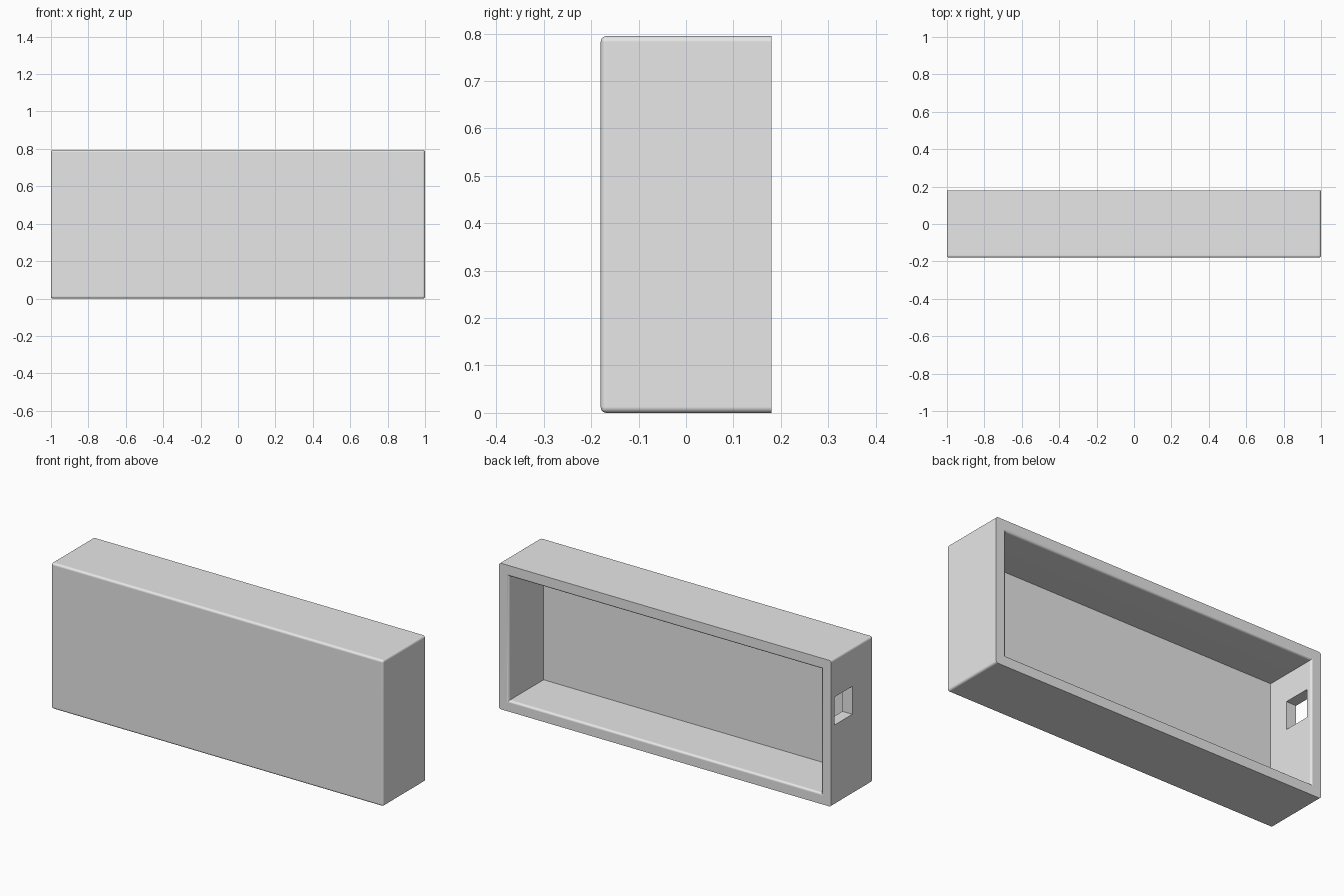
import bpy, bmesh, math

cube = bpy.data.objects.get("Cube")
if cube:
    bpy.data.objects.remove(cube, do_unlink=True)

HX, HY, H = 1.0, 0.18, 0.795      # half length, half depth, height
WALL, FLOOR, R = 0.06, 0.0625, 0.0125
STEPS = 6

grey = bpy.data.materials.new("light grey")
grey.use_nodes = True
grey.diffuse_color = (0.8, 0.8, 0.8, 1)
grey.node_tree.nodes["Principled BSDF"].inputs["Base Color"].default_value = (0.8, 0.8, 0.8, 1)


def make(name, bm):
    bmesh.ops.recalc_face_normals(bm, faces=bm.faces)
    mesh = bpy.data.meshes.new(name)
    bm.to_mesh(mesh)
    bm.free()
    mesh.materials.append(grey)
    obj = bpy.data.objects.new(name, mesh)
    bpy.context.collection.objects.link(obj)
    return obj


def loft(rings):
    """Solid through rectangles given as (y, half width, half height)."""
    bm = bmesh.new()
    loops = [[bm.verts.new((sx * w, y, H / 2 + sz * h))
              for sx, sz in ((-1, -1), (1, -1), (1, 1), (-1, 1))]
             for y, w, h in rings]
    for a, b in zip(loops, loops[1:]):
        for i in range(4):
            j = (i + 1) % 4
            bm.faces.new((a[i], a[j], b[j], b[i]))
    bm.faces.new(loops[0])
    bm.faces.new(loops[-1])
    return bm


# Outer block, rounded everywhere but around the open back
bm = loft([(-HY, HX, H / 2), (HY, HX, H / 2)])
edges = [e for e in bm.edges if min(v.co.y for v in e.verts) < 0]
bmesh.ops.bevel(bm, geom=edges, offset=R, segments=STEPS, profile=0.5, affect='EDGES')
case = make("open_case", bm)

# Cavity with a rounded mouth
w, h = HX - WALL, H / 2 - WALL
rings = [(-HY + FLOOR, w, h)]
for k in range(STEPS + 1):
    t = math.pi / 2 * k / STEPS
    grow = R * (1 - math.cos(t))
    rings.append((HY - R + R * math.sin(t), w + grow, h + grow))
rings.append((HY + 0.1, w + R, h + R))
cavity = make("cavity_cutter", loft(rings))

# Square port through the wall at -x
bm = bmesh.new()
bmesh.ops.create_cube(bm, size=1)
for v in bm.verts:
    v.co = (-HX + v.co.x * 0.3, 0.074 + v.co.y * 0.152, 0.511 + v.co.z * 0.152)
port = make("port_cutter", bm)

bpy.ops.object.select_all(action='DESELECT')
case.select_set(True)
bpy.context.view_layer.objects.active = case
for cutter in (cavity, port):
    cutter.hide_render = True
    mod = case.modifiers.new(cutter.name, 'BOOLEAN')
    mod.operation = 'DIFFERENCE'
    mod.solver = 'EXACT'
    mod.object = cutter
    bpy.ops.object.modifier_apply(modifier=mod.name)
    bpy.data.objects.remove(cutter, do_unlink=True)

# Smooth fillets, flat walls
bpy.ops.object.shade_smooth_by_angle(angle=math.radians(30))
weighted = case.modifiers.new("flat_walls", 'WEIGHTED_NORMAL')
weighted.keep_sharp = True
